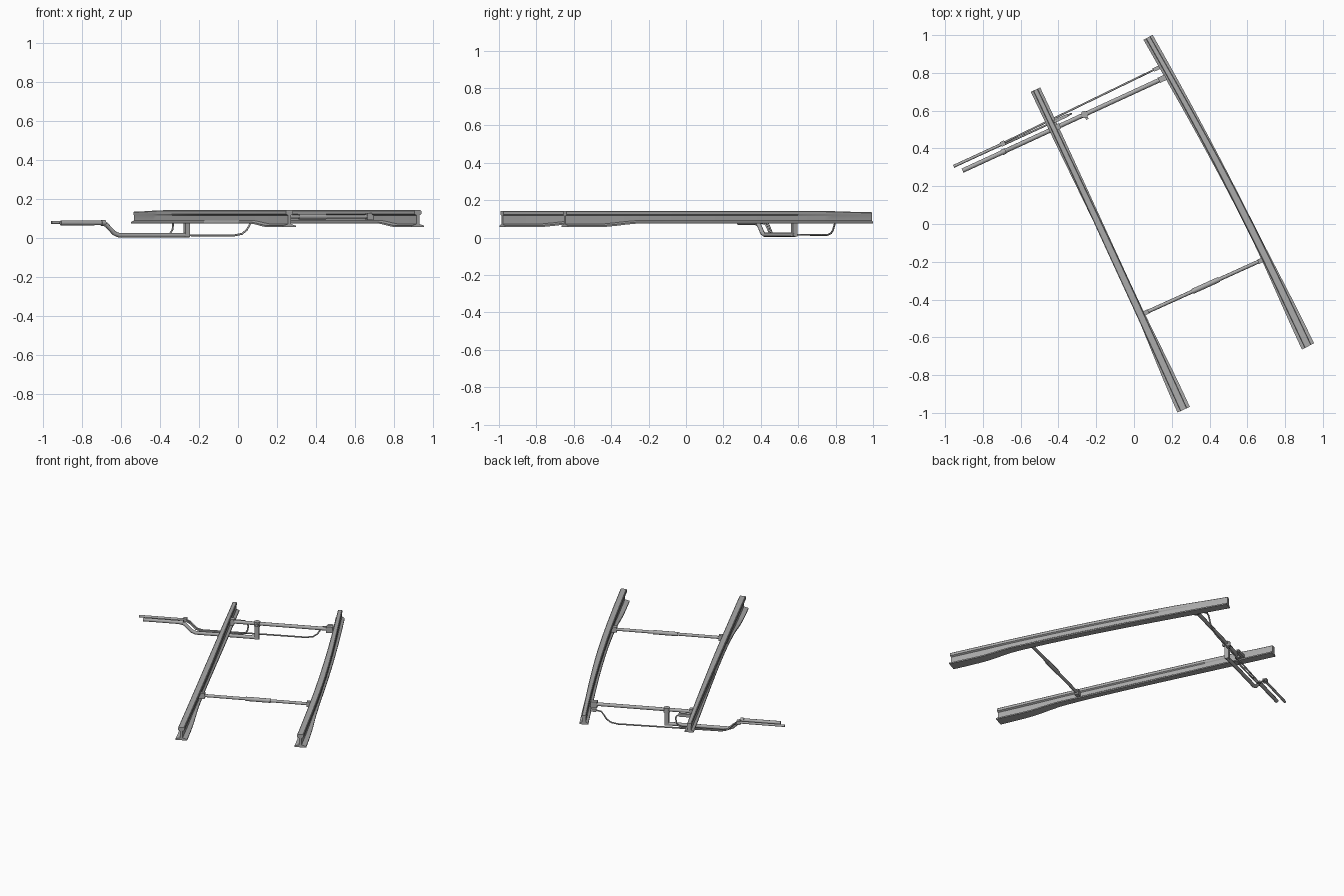
import bpy, bmesh, math
from mathutils import Vector

cube = bpy.data.objects.get("Cube")
if cube:
    bpy.data.objects.remove(cube, do_unlink=True)

steel = bpy.data.materials.new("grey steel")
steel.use_nodes = True
GREY = (0.41, 0.41, 0.41, 1)
steel.diffuse_color = GREY
steel.node_tree.nodes["Principled BSDF"].inputs["Base Color"].default_value = GREY


def finish(name, bm):
    bmesh.ops.recalc_face_normals(bm, faces=bm.faces[:])
    mesh = bpy.data.meshes.new(name)
    bm.to_mesh(mesh)
    bm.free()
    mesh.materials.append(steel)
    ob = bpy.data.objects.new(name, mesh)
    bpy.context.collection.objects.link(ob)
    return ob


def select_only(ob):
    bpy.ops.object.select_all(action="DESELECT")
    ob.select_set(True)
    bpy.context.view_layer.objects.active = ob


def smoothstep(a, b, t):
    t = min(max((t - a) / (b - a), 0), 1)
    return t * t * (3 - 2 * t)


def mix(a, b, t):
    return a + (b - a) * t


def half_profile(foot, web, head, base, top):
    """One side of the rail section, from the foot up to the head."""
    return [(foot, base), (foot, base + 0.008), (web, base + 0.016), (web, 0.117),
            (head, 0.123), (head, top - 0.004), (head - 0.004, top)]


def rail(name, heel, tip, bulge, slim_foot):
    """Loft a full rail section at the heel into a slimmer, shallower blade."""
    heel, tip = Vector(heel), Vector(tip)
    along = (tip - heel).normalized()
    across = Vector((along.y, -along.x))
    bm, rings, steps = bmesh.new(), [], 32
    for i in range(steps + 1):
        t = i / steps
        blade = smoothstep(0.10, 0.24, t)
        taper = smoothstep(0.0, 0.38, t)
        end = smoothstep(0.4, 1, t)
        base = mix(0.056, 0.075, blade)
        top = mix(0.143, 0.136, smoothstep(0.8, 1, t))
        head = mix(0.02, 0.014, end)
        web = mix(0.008, 0.012, blade)
        right = mix(mix(0.036, 0.022, taper), 0.028, end)
        left = mix(mix(0.036, slim_foot, taper), 0.027, end)
        section = half_profile(right, web, head, base, top)
        section += [(-x, z) for x, z in reversed(half_profile(left, web, head, base, top))]
        centre = heel.lerp(tip, t) + across * bulge * math.sin(math.pi * t)
        ring = []
        for x, z in section:
            p = centre + across * x
            ring.append(bm.verts.new((p.x, p.y, z)))
        rings.append(ring)
    n = len(rings[0])
    for a, b in zip(rings, rings[1:]):
        for j in range(n):
            k = (j + 1) % n
            bm.faces.new((a[j], a[k], b[k], b[j]))
    bm.faces.new(rings[0])
    bm.faces.new(rings[-1])
    select_only(finish(name, bm))
    bpy.ops.object.shade_smooth_by_angle(angle=math.radians(25))


def rod(name, points, radius):
    """Round bar following a list of points."""
    curve = bpy.data.curves.new(name, "CURVE")
    curve.dimensions = "3D"
    curve.bevel_depth = radius
    curve.bevel_resolution = 2
    curve.use_fill_caps = True
    spline = curve.splines.new("POLY")
    spline.points.add(len(points) - 1)
    for sp, p in zip(spline.points, points):
        sp.co = (*p, 1)
    curve.materials.append(steel)
    ob = bpy.data.objects.new(name, curve)
    bpy.context.collection.objects.link(ob)
    select_only(ob)
    bpy.ops.object.convert(target="MESH")
    bpy.ops.object.shade_smooth_by_angle(angle=math.radians(50))


ROD_ANGLE = math.atan(0.46)


def block(name, centre, size):
    """Box turned to line up with the cross rods."""
    bm = bmesh.new()
    bmesh.ops.create_cube(bm, size=1)
    bmesh.ops.scale(bm, vec=size, verts=bm.verts[:])
    ob = finish(name, bm)
    ob.location = centre
    ob.rotation_euler.z = ROD_ANGLE


# Pair of blade rails
rail("right_rail", (0.263, -0.983), (-0.522, 0.711), 0.004, 0.016)
rail("left_rail", (0.921, -0.648), (0.074, 0.988), 0.022, 0.022)


def on_back(x, z):
    return Vector((x, 0.70 + 0.46 * x, z))


def on_front(x, z):
    return Vector((x, -0.497 + 0.452 * x, z))


def on_long(x, z):
    return Vector((x, 0.765 + 0.485 * x, z))


def on_short(x, z):
    return Vector((x, 0.737 + 0.46 * x, z))


# Front stretcher with its turnbuckle and end brackets
ROD_Z = 0.11
rod("front_stretcher", [on_front(0.06, ROD_Z), on_front(0.68, ROD_Z)], 0.010)
rod("front_turnbuckle", [on_front(0.31, ROD_Z), on_front(0.45, ROD_Z)], 0.014)
for side, x in (("right", 0.058), ("left", 0.676)):
    block(side + "_front_bracket", on_front(x, ROD_Z), (0.04, 0.024, 0.036))

# Back stretcher and end brackets
rod("back_stretcher", [on_back(-0.43, ROD_Z), on_back(0.16, ROD_Z)], 0.012)
for side, x in (("right", -0.41), ("left", 0.15)):
    block(side + "_back_bracket", on_back(x, ROD_Z), (0.04, 0.03, 0.04))

# Cranked throw rod passing under the rail, with its post
rod("throw_rod", [on_back(x, z) for x, z in (
    (-0.908, 0.078), (-0.70, 0.078), (-0.675, 0.070), (-0.635, 0.026),
    (-0.61, 0.015), (-0.25, 0.015))], 0.012)
rod("throw_rod_collar", [on_back(-0.70, 0.078), on_back(-0.68, 0.078)], 0.015)
block("throw_post", on_back(-0.262, 0.062), (0.026, 0.026, 0.11))
rod("throw_pivot", [on_back(-0.262, 0.092), on_back(-0.262, 0.124)], 0.02)
block("throw_pivot_tail", on_back(-0.262, 0.108) + Vector((0.01, -0.015, 0)),
      (0.014, 0.024, 0.016))

# Detector bar outside the track, with clamp
rod("detector_bar", [Vector((-0.955, 0.305, 0.08)), Vector((-0.69, 0.427, 0.08))], 0.008)
block("detector_clamp", (-0.694, 0.426, 0.08), (0.024, 0.026, 0.022))

# Long detector rod to the far rail
rod("long_detector_rod", [on_long(x, z) for x, z in (
    (-0.69, 0.08), (-0.665, 0.066), (-0.63, 0.025), (-0.60, 0.016), (-0.02, 0.014),
    (0.02, 0.022), (0.045, 0.042), (0.06, 0.07), (0.075, 0.092), (0.12, 0.10))], 0.005)
block("long_detector_lug", on_long(0.118, 0.10), (0.035, 0.02, 0.02))

# Short detector rod hooking back up to the near rail
rod("short_detector_rod", [on_short(x, z) for x, z in (
    (-0.69, 0.076), (-0.665, 0.062), (-0.63, 0.025), (-0.60, 0.014), (-0.37, 0.014),
    (-0.347, 0.024), (-0.335, 0.045), (-0.332, 0.075), (-0.34, 0.09),
    (-0.36, 0.097), (-0.44, 0.097))], 0.005)
block("short_detector_lug", on_short(-0.385, 0.097), (0.08, 0.016, 0.02))
